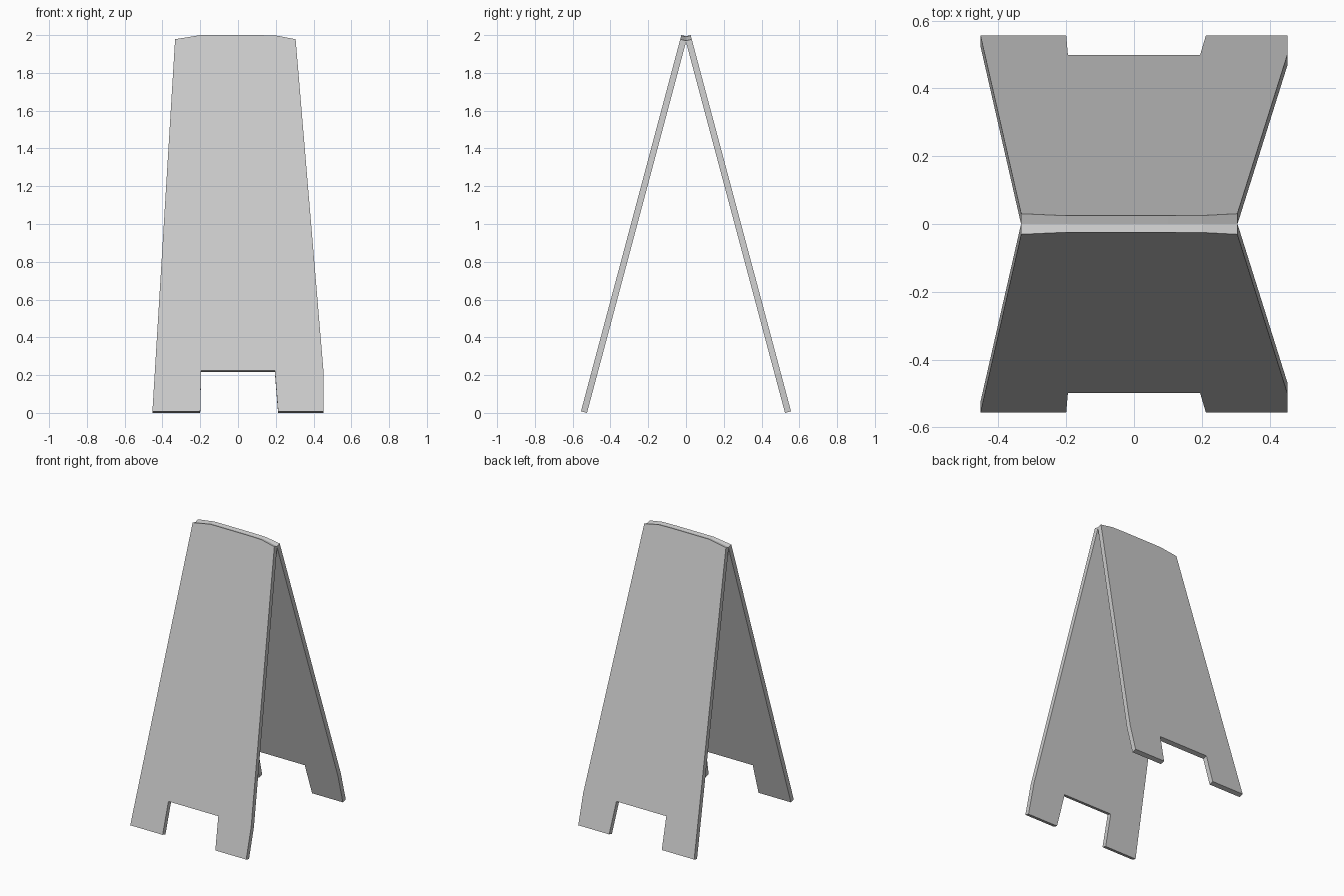
import bpy
import bmesh
from mathutils import Vector

cube = bpy.data.objects.get("Cube")
if cube:
    bpy.data.objects.remove(cube, do_unlink=True)

grey = bpy.data.materials.new("plain grey")
grey.use_nodes = True
colour = (0.6, 0.6, 0.6, 1.0)
grey.diffuse_color = colour
grey.node_tree.nodes["Principled BSDF"].inputs["Base Color"].default_value = colour

# Board proportions: foot and crown of the outer face, and sheet thickness
FOOT = Vector((0, -0.556, 0.0085))
CROWN = Vector((0, -0.0245, 2.0))
THICKNESS = 0.033
slope = (CROWN - FOOT) / (CROWN.z - FOOT.z)
inward = Vector((1, 0, 0)).cross(slope).normalized() * -THICKNESS

# Board outline seen from the front (x, height), with the notch between the feet
outline = [
    (-0.453, FOOT.z), (-0.2, FOOT.z), (-0.195, 0.224), (0.195, 0.224),
    (0.212, FOOT.z), (0.453, FOOT.z), (0.453, 0.215), (0.305, 1.978),
    (0.2, 1.998), (0.1, 2.0), (-0.2, 2.0), (-0.333, 1.978),
]

# Sloped front board, extruded inwards square to its face
bm = bmesh.new()
outer = [bm.verts.new(FOOT + slope * (z - FOOT.z) + Vector((x, 0, 0)))
         for x, z in outline]
face = bm.faces.new(outer)
result = bmesh.ops.extrude_face_region(bm, geom=[face], use_keep_orig=True)
moved = [g for g in result["geom"] if isinstance(g, bmesh.types.BMVert)]
bmesh.ops.translate(bm, verts=moved, vec=inward)
bmesh.ops.recalc_face_normals(bm, faces=bm.faces)

mesh = bpy.data.meshes.new("folding_sign_boards")
bm.to_mesh(mesh)
bm.free()
mesh.materials.append(grey)
boards = bpy.data.objects.new("folding_sign_boards", mesh)
bpy.context.collection.objects.link(boards)

# Back board, mitred against the front one along the ridge
mirror = boards.modifiers.new("back_board", "MIRROR")
mirror.use_axis = (False, True, False)
mirror.use_bisect_axis = (False, True, False)
mirror.use_bisect_flip_axis = (False, True, False)
mirror.use_clip = True
